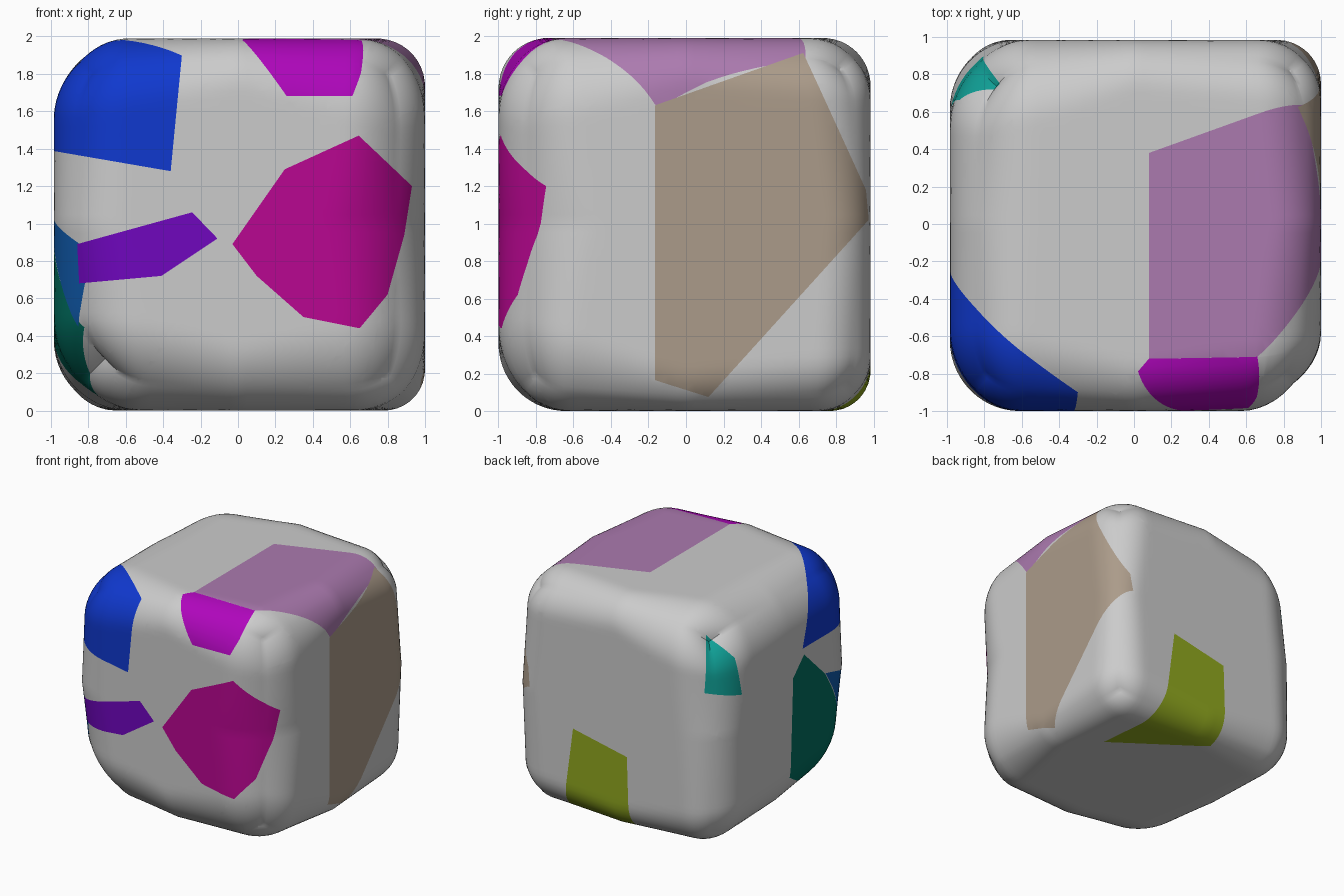
import bpy, bmesh
from mathutils import Vector

if "Cube" in bpy.data.objects:
    bpy.data.objects.remove(bpy.data.objects["Cube"])

# rounding radii of the block, keyed by the signs of x, y and z:
# first the eight corners, then the twelve edges (0 = middle of that edge)
RADII = {(-1, -1, -1): .66, (1, -1, -1): .47, (-1, 1, -1): .36, (1, 1, -1): .34,
         (-1, -1, 1): .47, (1, -1, 1): .47, (-1, 1, 1): .60, (1, 1, 1): .40,
         (0, -1, 1): .27, (0, -1, -1): .36, (0, 1, 1): .26, (0, 1, -1): .22,
         (1, 0, 1): .26, (1, 0, -1): .22, (-1, 0, 1): .45, (-1, 0, -1): .41,
         (1, -1, 0): .54, (-1, -1, 0): .38, (1, 1, 0): .24, (-1, 1, 0): .38}


def corner_radius(p):
    """Blend the radii across the block."""
    def weight(s, c):
        return max(0, s * c) if s else 1 - abs(c)
    total = rest = 0
    for s, r in RADII.items():
        w = weight(s[0], p.x) * weight(s[1], p.y) * weight(s[2], p.z)
        total += w * r
        rest += w
    return total / rest if rest > 1e-6 else .35


def finish(bm, name, color=None):
    me = bpy.data.meshes.new(name)
    bm.to_mesh(me)
    bm.free()
    ob = bpy.data.objects.new(name, me)
    bpy.context.collection.objects.link(ob)
    if color:
        mat = bpy.data.materials.new(name + "_color")
        mat.diffuse_color = (*color, 1)
        mat.use_nodes = True
        mat.node_tree.nodes["Principled BSDF"].inputs["Base Color"].default_value = mat.diffuse_color
        me.materials.append(mat)
    bpy.ops.object.select_all(action='DESELECT')
    ob.select_set(True)
    bpy.context.view_layer.objects.active = ob
    bpy.ops.object.shade_smooth_by_angle(angle=0.6)
    return ob


# rounded block
body = bmesh.new()
bmesh.ops.create_cube(body, size=2)
bmesh.ops.subdivide_edges(body, edges=body.edges[:], cuts=41, use_grid_fill=True)
for v in body.verts:
    r = corner_radius(v.co)
    inner = Vector([max(r - 1, min(1 - r, c)) for c in v.co])
    p = inner + (v.co - inner).normalized() * r
    p.x *= .985 if p.x < 0 else 1
    p.y *= .985 if p.y > 0 else 1
    p.z *= .99 if p.z > 0 else 1
    v.co = p + Vector((0, 0, 1))


def shard(name, color, apex, ring):
    """Split a shard off the block: the planes run from apex through each ring edge."""
    apex = Vector(apex)
    ring = [Vector(p) for p in ring]
    mid = sum(ring, Vector()) / len(ring)
    axis = (mid - apex).normalized()
    depth = min((p - apex).dot(axis) for p in ring) - .1
    planes = [(apex + axis * depth, axis)]
    for a, b in zip(ring, ring[1:] + ring[:1]):
        n = (a - apex).cross(b - apex).normalized()
        planes.append((a, n if (mid - a).dot(n) > 0 else -n))

    def inside(count):
        return [f for f in body.faces
                if all((f.calc_center_median() - co).dot(no) > 0
                       for co, no in planes[:count])]

    for i in range(1, len(planes)):
        faces = inside(i)
        geom = list({e for f in faces for e in f.edges} | {v for f in faces for v in f.verts}) + faces
        bmesh.ops.bisect_plane(body, geom=geom, dist=1e-5,
                               plane_co=planes[i][0], plane_no=planes[i][1])
    faces = inside(len(planes))

    # move the outer skin to its own mesh and give it thickness
    bm = bmesh.new()
    copy = {v: bm.verts.new(v.co) for v in {v for f in faces for v in f.verts}}
    for f in faces:
        bm.faces.new([copy[v] for v in f.verts])
    bmesh.ops.delete(body, geom=faces, context='FACES')
    ext = bmesh.ops.extrude_face_region(bm, geom=bm.faces[:], use_keep_orig=True)
    for g in ext["geom"]:
        if isinstance(g, bmesh.types.BMVert):
            g.co = g.co.lerp(Vector((0, 0, 1)), .1)
    bmesh.ops.recalc_face_normals(bm, faces=bm.faces[:])
    finish(bm, name, color)


# front shards
FRONT = (0, 100, 1)
shard("front_large_shard", (.485, .002, .283), FRONT,
      [(-.03, -1, .89), (.25, -1, 1.29), (.645, -.97, 1.47), (.93, -.74, 1.2),
       (.89, -.86, .94), (.8, -.95, .62), (.65, -.96, .44), (.35, -1, .5), (.1, -1, .72)])
shard("front_long_shard", (.16, .002, .515), FRONT,
      [(-.85, -.93, .68), (-.41, -1, .72), (-.11, -1, .92), (-.245, -1, 1.06), (-.86, -.93, .89)])
shard("front_corner_shard", (.005, .04, .62), (-.36, -.67, 1.28),
      [(-.36, -1, 1.28), (-.3, -.9, 1.9), (-.97, -.21, 1.385)])
shard("front_top_shard", (.43, .002, .5), (.35, -.3, 1.4),
      [(.08, -.72, 1.99), (.02, -.79, 1.985), (.26, -.99, 1.68),
       (.61, -.98, 1.68), (.67, -.95, 1.82), (.66, -.71, 1.98)])

# right and top shards
shard("right_shard", (.41, .33, .254), (-100, .35, 1),
      [(.97, -.166, .165), (.99, -.166, 1.63), (.9, .625, 1.91),
       (.9, .96, 1.18), (.9, .975, 1.02), (.9, .12, .075)])
shard("top_shard", (.41, .195, .43), (.4, 0, .6),
      [(.08, .38, 1.99), (.08, -.72, 1.99), (.66, -.71, 1.98), (.99, -.15, 1.6), (.92, .65, 1.9)])

# left shards
shard("left_edge_shard", (.005, .1, .4), (-.2, -.2, .75),
      [(-.975, -.51, 1.05), (-.86, -.93, .89), (-.85, -.93, .68), (-.91, -.86, .42)])
shard("left_shard", (0, .156, .114), (.5, -.35, .7),
      [(-.985, -.22, 1.33), (-.985, -.51, 1.05), (-.9, -.86, .43),
       (-.79, -.5, .06), (-.95, -.04, .33), (-.985, -.07, 1.18)])

# back shards
shard("back_corner_shard", (.005, .35, .305), (-.2, .2, 1.3),
      [(-.72, .75, 1.8), (-.93, .66, 1.62), (-.97, .62, 1.3), (-.8, .89, 1.37)])
shard("back_bottom_shard", (.28, .39, .014), (.2, -8, 9),
      [(.4, 1, .76), (-.12, 1, .65), (-.14, .8, 0), (.57, .3, 0)])

# remaining grey block
finish(body, "stone_block")
